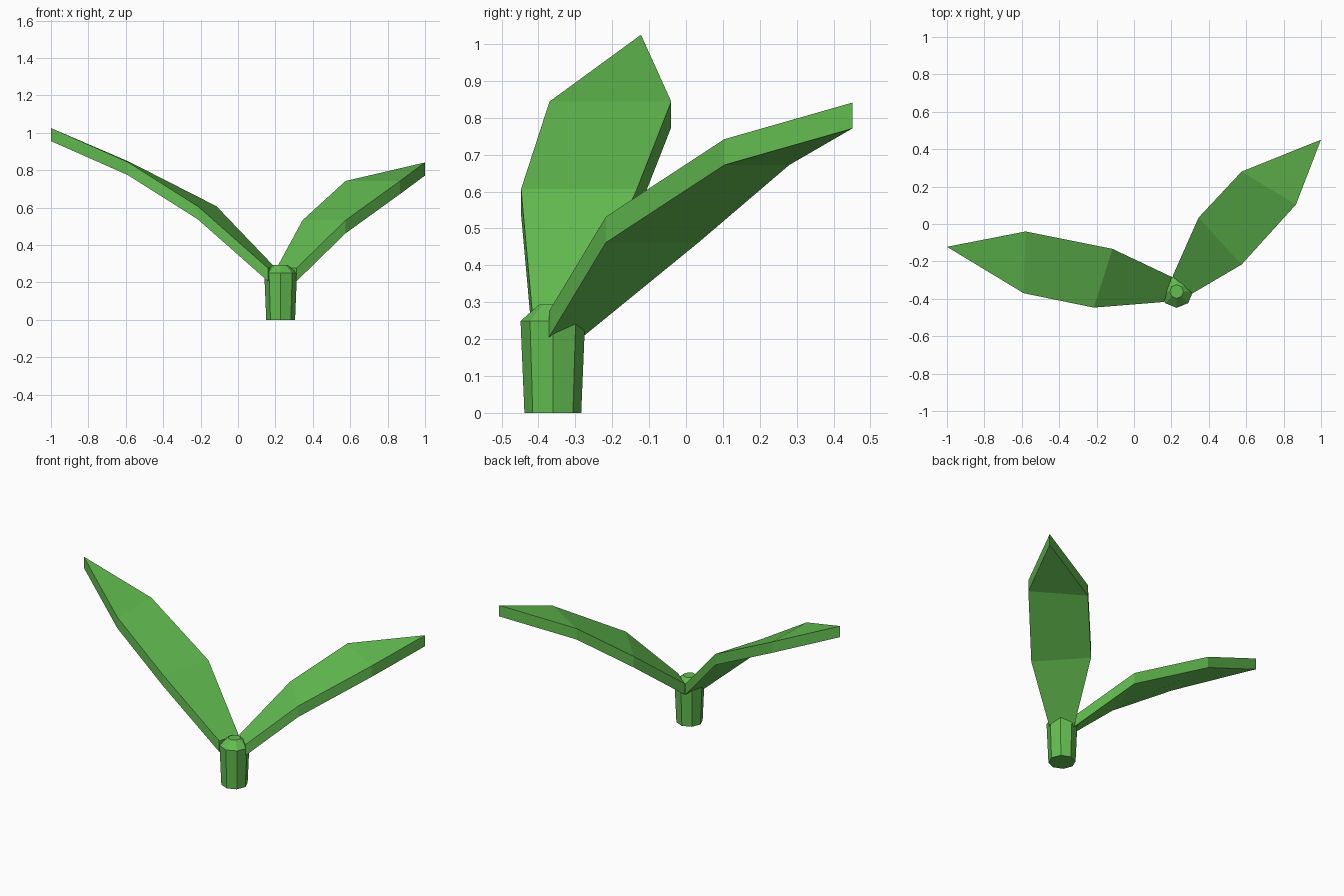
import bpy, bmesh, math
from mathutils import Vector

if "Cube" in bpy.data.objects:
    bpy.data.objects.remove(bpy.data.objects["Cube"])

green = bpy.data.materials.new("leaf green")
green.diffuse_color = (0.125, 0.51, 0.082, 1)
green.use_nodes = True
green.node_tree.nodes["Principled BSDF"].inputs["Base Color"].default_value = green.diffuse_color


def finish(name, bm):
    bmesh.ops.recalc_face_normals(bm, faces=bm.faces)
    mesh = bpy.data.meshes.new(name)
    bm.to_mesh(mesh)
    bm.free()
    mesh.materials.append(green)
    obj = bpy.data.objects.new(name, mesh)
    bpy.context.collection.objects.link(obj)
    return obj


# Stem: eight-sided, flaring upwards, with a bevelled cap
def stem(cx, cy, profile, sides=8):
    bm = bmesh.new()
    rings = [[bm.verts.new((cx + r * math.cos(2 * math.pi * i / sides),
                            cy + r * math.sin(2 * math.pi * i / sides), z))
              for i in range(sides)] for r, z in profile]
    for a, b in zip(rings, rings[1:]):
        for i in range(sides):
            j = (i + 1) % sides
            bm.faces.new((a[i], a[j], b[j], b[i]))
    bm.faces.new(rings[0])
    bm.faces.new(rings[-1])
    return finish("stem", bm)


# Leaf: pairs of edge points at each height, closing to a tip, with vertical thickness
def leaf(name, rows, tip, thick=0.07):
    bm = bmesh.new()
    pairs = [[bm.verts.new((x, y, z)) for x, y in pts] for z, pts in rows]
    end = bm.verts.new(tip)
    for a, b in zip(pairs, pairs[1:]):
        bm.faces.new((a[0], a[1], b[1], b[0]))
    bm.faces.new((pairs[-1][0], pairs[-1][1], end))
    bmesh.ops.recalc_face_normals(bm, faces=bm.faces)
    top = bm.faces[:]
    low = bmesh.ops.extrude_face_region(bm, geom=top, use_keep_orig=True)
    bmesh.ops.translate(bm, vec=Vector((0, 0, -thick)),
                        verts=[g for g in low["geom"] if isinstance(g, bmesh.types.BMVert)])
    return finish(name, bm)


stem(0.228, -0.361, [(0.077, 0), (0.0875, 0.249), (0.037, 0.294)])
leaf("left_leaf", [(0.276, [(0.16, -0.417), (0.202, -0.283)]),
                   (0.607, [(-0.215, -0.447), (-0.115, -0.133)]),
                   (0.844, [(-0.59, -0.37), (-0.58, -0.04)])], (-1.0, -0.122, 1.025))
leaf("right_leaf", [(0.276, [(0.206, -0.28), (0.313, -0.371)]),
                    (0.532, [(0.345, 0.034), (0.575, -0.217)]),
                    (0.742, [(0.575, 0.28), (0.866, 0.104)])], (1.0, 0.451, 0.841))
